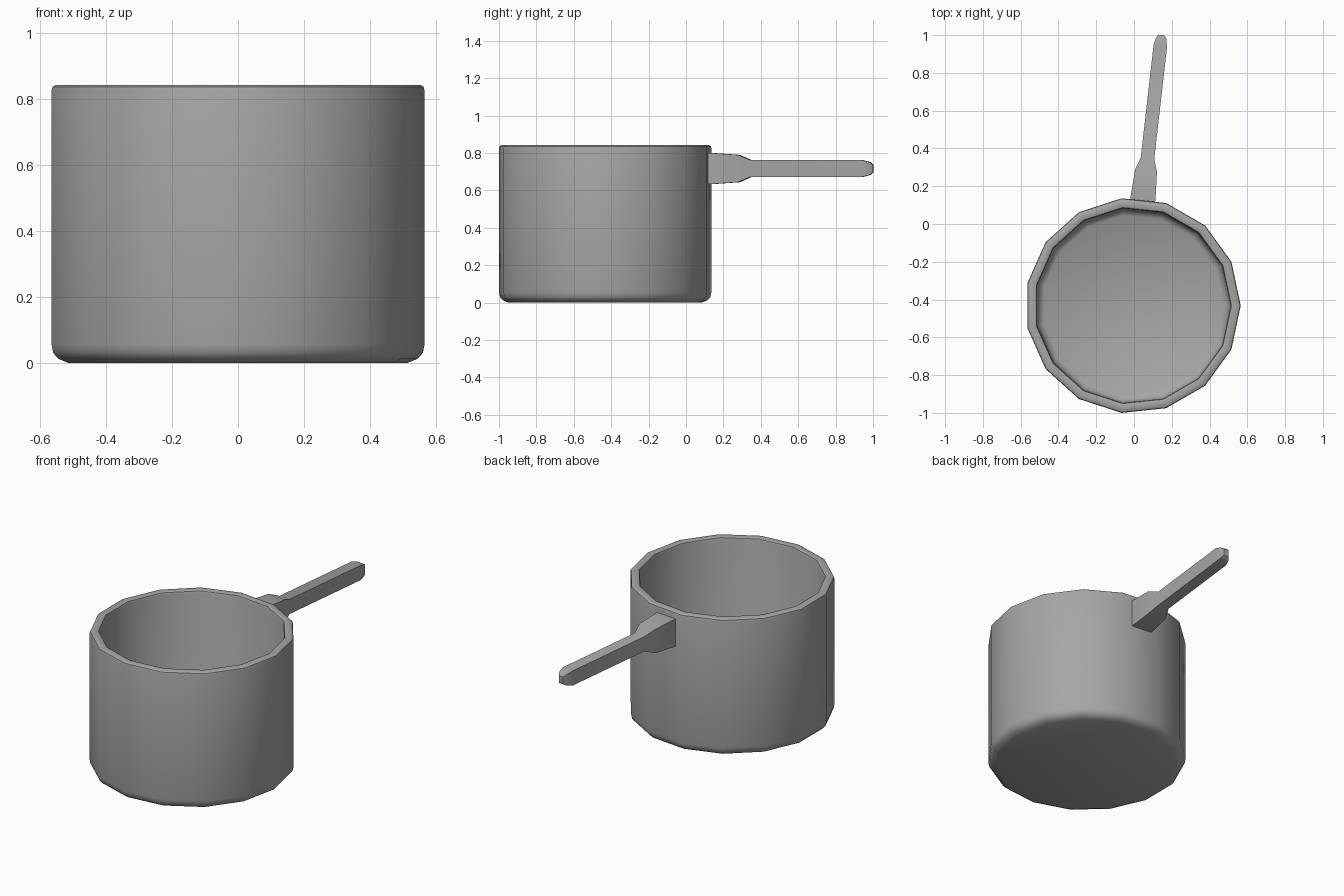
import bpy, bmesh, math
from mathutils import Vector, Matrix

old = bpy.data.objects.get("Cube")
if old:
    bpy.data.objects.remove(old, do_unlink=True)

grey = bpy.data.materials.new("plain grey metal")
grey.use_nodes = True
colour = (0.38, 0.38, 0.38, 1)
grey.diffuse_color = colour
grey.node_tree.nodes["Principled BSDF"].inputs["Base Color"].default_value = colour


def loft(name, rings, smooth_angle):
    """Skin a list of closed rings and cap both ends."""
    bm = bmesh.new()
    loops = [[bm.verts.new(p) for p in ring] for ring in rings]
    for a, b in zip(loops, loops[1:]):
        n = len(a)
        for i in range(n):
            j = (i + 1) % n
            bm.faces.new((a[i], a[j], b[j], b[i]))
    bm.faces.new(loops[0][::-1])
    bm.faces.new(loops[-1])
    bmesh.ops.recalc_face_normals(bm, faces=bm.faces)
    mesh = bpy.data.meshes.new(name)
    bm.to_mesh(mesh)
    bm.free()
    mesh.materials.append(grey)
    obj = bpy.data.objects.new(name, mesh)
    bpy.context.collection.objects.link(obj)
    bpy.ops.object.select_all(action='DESELECT')
    obj.select_set(True)
    bpy.context.view_layer.objects.active = obj
    bpy.ops.object.shade_smooth_by_angle(angle=math.radians(smooth_angle))
    return obj


# Pot: fifteen-sided hollow body, (radius, height) from outer base over the rim to the inner floor
SIDES = 15
CENTRE = Vector((-0.006, -0.432, 0))
profile = [(0.52, 0), (0.55, 0.012), (0.566, 0.03), (0.571, 0.055),
           (0.571, 0.825), (0.568, 0.836), (0.558, 0.842),
           (0.53, 0.842), (0.522, 0.838), (0.518, 0.825),
           (0.515, 0.09), (0.505, 0.065), (0.48, 0.05)]


def polygon(radius, z):
    return [CENTRE + Vector((radius * math.cos(math.tau * i / SIDES),
                             radius * math.sin(math.tau * i / SIDES), z))
            for i in range(SIDES)]


loft("pot_body", [polygon(r, z) for r, z in profile], 40)

# Handle: rectangular sections (distance along, half width, half height)
sections = [(-0.02, 0.067, 0.084), (0.02, 0.066, 0.083), (0.16, 0.058, 0.073),
            (0.225, 0.036, 0.045), (0.825, 0.036, 0.045),
            (0.866, 0.027, 0.034), (0.882, 0.016, 0.021)]
place = Matrix.Translation((0.046, 0.124, 0.717)) @ Matrix.Rotation(math.radians(-6.5), 4, 'Z')


def rectangle(y, w, h):
    return [place @ Vector((sx * w, y, sz * h))
            for sx, sz in ((-1, -1), (1, -1), (1, 1), (-1, 1))]


loft("handle", [rectangle(*s) for s in sections], 30)
